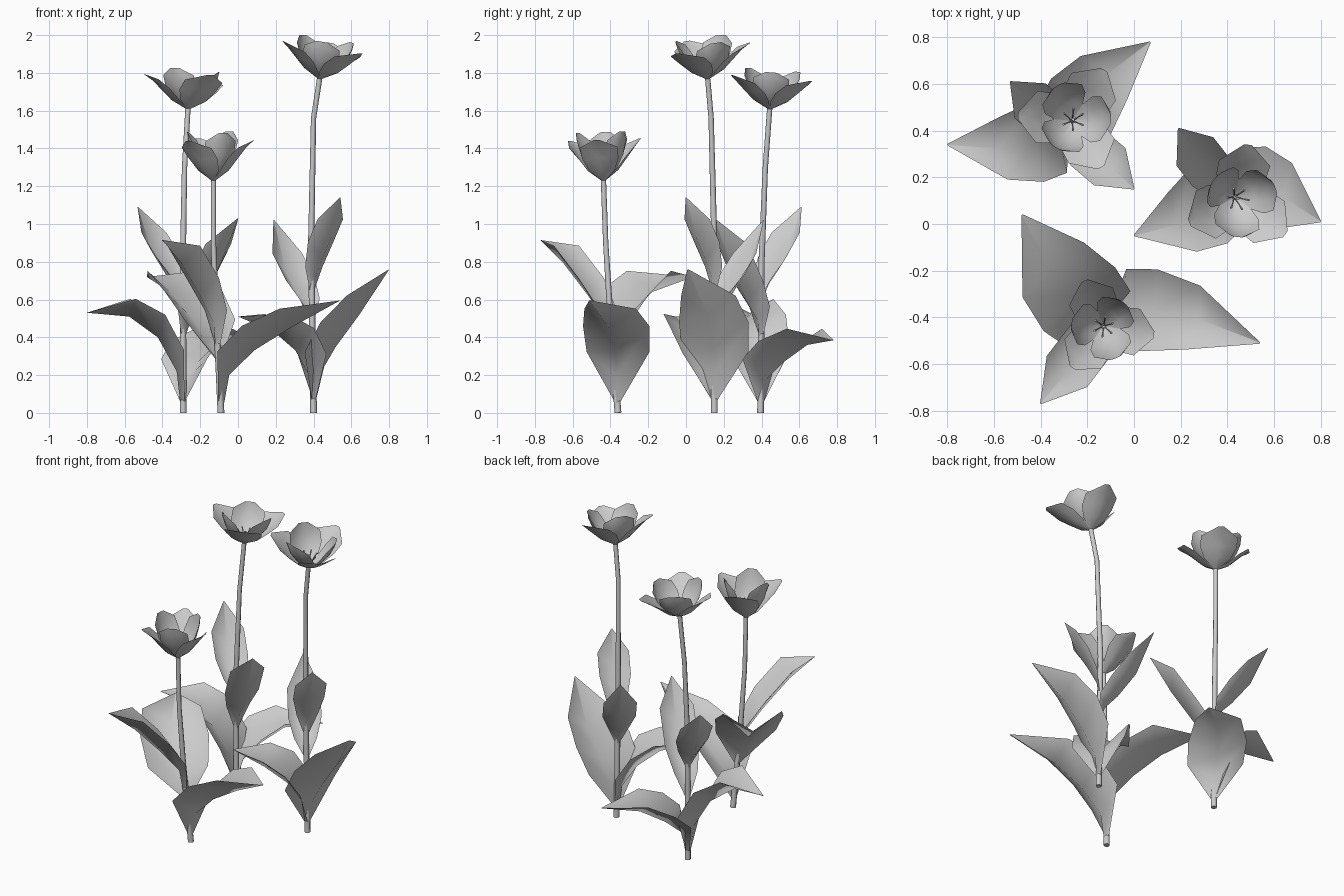
import bpy, math
from mathutils import Vector, Matrix

if "Cube" in bpy.data.objects:
    bpy.data.objects.remove(bpy.data.objects["Cube"])

grey = bpy.data.materials.new("plain grey")
grey.use_nodes = True
COLOUR = (0.6, 0.6, 0.6, 1)
grey.diffuse_color = COLOUR
grey.node_tree.nodes["Principled BSDF"].inputs["Base Color"].default_value = COLOUR


def add_mesh(name, verts, faces, crease):
    mesh = bpy.data.meshes.new(name)
    mesh.from_pydata([tuple(v) for v in verts], [], faces)
    mesh.materials.append(grey)
    obj = bpy.data.objects.new(name, mesh)
    bpy.context.collection.objects.link(obj)
    bpy.ops.object.select_all(action="DESELECT")
    obj.select_set(True)
    bpy.context.view_layer.objects.active = obj
    bpy.ops.object.shade_smooth_by_angle(angle=math.radians(crease))


def sheet(name, rows):
    """Skin rows of equal length into an open, smooth sheet."""
    n = len(rows[0])
    verts = [p for row in rows for p in row]
    faces = [(i * n + j, i * n + j + 1, (i + 1) * n + j + 1, (i + 1) * n + j)
             for i in range(len(rows) - 1) for j in range(n - 1)]
    add_mesh(name, verts, faces, 85)


def tube(name, points, radii, sides=8):
    """Round stalk with closed ends through the points."""
    verts, faces = [], []
    for i, (p, r) in enumerate(zip(points, radii)):
        along = points[min(i + 1, len(points) - 1)] - points[max(i - 1, 0)]
        turn = Vector((0, 0, 1)).rotation_difference(along)
        for k in range(sides):
            a = math.tau * k / sides
            verts.append(p + turn @ Vector((r * math.cos(a), r * math.sin(a), 0)))
    for i in range(len(points) - 1):
        for k in range(sides):
            m = (k + 1) % sides
            faces.append((i * sides + k, i * sides + m,
                          (i + 1) * sides + m, (i + 1) * sides + k))
    faces.append(tuple(reversed(range(sides))))
    faces.append(tuple(range(len(verts) - sides, len(verts))))
    add_mesh(name, verts, faces, 50)


def stem_at(path, z):
    for a, b in zip(path, path[1:]):
        if z <= b.z:
            return a.lerp(b, (z - a.z) / (b.z - a.z))
    return path[-1]


# Blade rows: reach along the leaf, share of the width, sideways sway
LOWER = [(.03, .1, 0), (.07, .95, .05), (.27, 1, .16), (.57, .78, .23)]
BROAD = [(.03, .1, 0), (.06, .88, .25), (.27, 1, .28), (.57, .86, .28)]
UPPER = [(.04, .15, 0), (.09, .65, .05), (.33, .95, .05), (.67, .95, .05)]


def leaf(name, path, blade, tip, heights, width, lift):
    """V-folded pointed blade that leaves the stem and arches to its tip."""
    tip = Vector(tip)
    start = stem_at(path, heights[0])
    out = Vector((tip.x - start.x, tip.y - start.y, 0))
    side = Vector((-out.y, out.x, 0)).normalized()
    rows = []
    for (reach, spread, sway), z in zip(blade, heights):
        mid = start + out * reach + side * width * sway
        mid.z = z
        edge = mid - out * 0.04 + Vector((0, 0, lift * spread))
        rows.append([edge - side * width * spread, mid, edge + side * width * spread])
    rows.append([tip - side * 0.003, tip, tip + side * 0.003])
    sheet(name, rows)


# Petal outlines: distance from axis, height, half angle in degrees
OUTER = [(.012, 0, 60), (.09, .045, 58), (.145, .1, 48), (.195, .15, 35), (.242, .183, 4)]
INNER = [(.012, 0, 60), (.08, .05, 60), (.125, .115, 52), (.148, .18, 40), (.155, .217, 11)]


def flower(name, path, heading, spread, rise):
    top = path[-1]
    turn = Vector((0, 0, 1)).rotation_difference(top - path[-2])
    place = Matrix.Translation(top) @ turn.to_matrix().to_4x4()

    def polar(r, degrees, z):
        a = math.radians(degrees)
        return place @ Vector((r * spread * math.cos(a), r * spread * math.sin(a), z * rise))

    # three spread outer petals, three upright inner petals
    for k in range(6):
        outline = INNER if k % 2 else OUTER
        middle = heading + 60 * k
        rows = [[polar(r, middle + s * half, z) for s in (1, 0.5, 0, -0.5, -1)]
                for r, z, half in outline]
        sheet(f"{name}_{'inner' if k % 2 else 'outer'}_petal_{k // 2 + 1}", rows)

    # pistil ringed by stamens
    tube(name + "_pistil", [polar(0, 0, 0), polar(0, 0, .08)], (.009, .007), 6)
    for k in range(6):
        a = heading + 30 + 60 * k
        tube(f"{name}_stamen_{k + 1}",
             [polar(.01, a, .01), polar(.03, a, .06), polar(.048, a, .09)],
             (.003, .003, .005), 5)


# Each plant: stem path, flower heading, spread and rise,
# then leaves with blade, tip, spine heights, half width, edge lift
PLANTS = {
    "back_tulip": (
        [(-.29, .395, 0), (-.292, .4, .8), (-.283, .42, 1.3), (-.265, .443, 1.61)],
        (58, 1, .93),
        [("left_leaf", LOWER, (-.8, .34, .53), (.05, .22, .4, .51), .175, .12),
         ("rear_leaf", LOWER, (.07, .78, .385), (.05, .18, .27, .36), .175, .11),
         ("upper_front_leaf", UPPER, (0, .15, 1.03), (.4, .49, .59, .79), .11, .11),
         ("upper_rear_leaf", UPPER, (-.53, .61, 1.09), (.6, .65, .72, .85), .105, .11)]),
    "side_tulip": (
        [(.4, .15, 0), (.387, .15, .9), (.4, .133, 1.56), (.432, .115, 1.77)],
        (-37, 1, .96),
        [("right_leaf", LOWER, (.8, .01, .76), (.06, .2, .35, .52), .195, .13),
         ("left_leaf", LOWER, (0, -.05, .51), (.06, .2, .33, .43), .18, .12),
         ("upper_rear_leaf", UPPER, (.19, .41, 1.02), (.48, .54, .61, .75), .105, .1),
         ("upper_front_leaf", UPPER, (.54, 0, 1.14), (.63, .71, .81, .93), .1, .1)]),
    "front_tulip": (
        [(-.09, -.36, 0), (-.115, -.4, .5), (-.13, -.425, .9), (-.13, -.437, 1.23)],
        (-8, .9, 1.18),
        [("right_leaf", LOWER, (.54, -.51, .595), (.05, .2, .33, .45), .18, .13),
         ("rear_leaf", BROAD, (-.48, .04, .72), (.28, .38, .51, .64), .205, .13),
         ("upper_front_leaf", UPPER, (-.4, -.77, .915), (.35, .48, .62, .79), .115, .1)]),
}

for plant, (points, bloom, leaves) in PLANTS.items():
    path = [Vector(p) for p in points]
    tube(plant + "_stem", path, (.018, .016, .014, .014))
    for part, *shape in leaves:
        leaf(f"{plant}_{part}", path, *shape)
    flower(plant + "_flower", path, *bloom)
